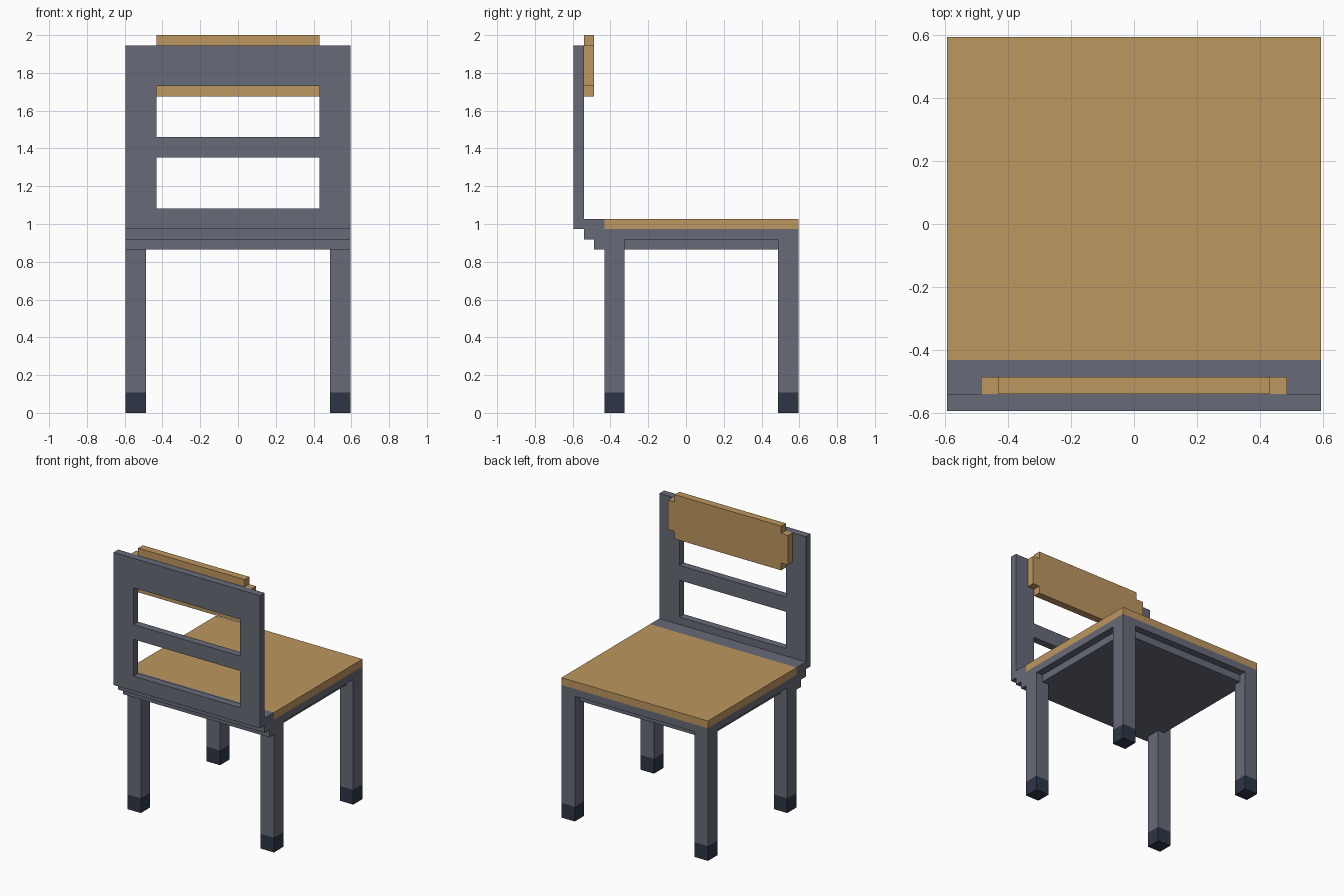
import bpy, bmesh

if "Cube" in bpy.data.objects:
    bpy.data.objects.remove(bpy.data.objects["Cube"])

U = 2 / 37  # one block of the chair's grid


def material(name, rgb):
    m = bpy.data.materials.new(name)
    m.diffuse_color = (*rgb, 1)
    m.use_nodes = True
    m.node_tree.nodes["Principled BSDF"].inputs["Base Color"].default_value = m.diffuse_color
    return m


WOOD = material("light wood", (0.515, 0.309, 0.116))
METAL = material("grey metal", (0.136, 0.147, 0.188))
RUBBER = material("dark rubber", (0.026, 0.036, 0.061))


def extrude(name, profile, axis, lo, hi, mat):
    """Extrude a 2D profile along x (profile is y,z) or along y (profile is x,z)."""
    bm = bmesh.new()
    pts = [(lo, a, b) if axis == "x" else (a, lo, b) for a, b in profile]
    face = bm.faces.new([bm.verts.new([c * U for c in p]) for p in pts])
    new = bmesh.ops.extrude_face_region(bm, geom=[face])["geom"]
    d = (hi - lo) * U
    bmesh.ops.translate(bm, verts=[v for v in new if isinstance(v, bmesh.types.BMVert)],
                        vec=(d, 0, 0) if axis == "x" else (0, d, 0))
    bmesh.ops.recalc_face_normals(bm, faces=bm.faces)
    me = bpy.data.meshes.new(name)
    bm.to_mesh(me)
    bm.free()
    me.materials.append(mat)
    ob = bpy.data.objects.new(name, me)
    bpy.context.collection.objects.link(ob)
    return ob


def box(name, x, y, z, mat):
    rect = [(y[0], z[0]), (y[1], z[0]), (y[1], z[1]), (y[0], z[1])]
    return extrude(name, rect, "x", x[0], x[1], mat)


# Legs with rubber feet, and back posts, on both sides
for side, x in (("left", (-11, -9)), ("right", (9, 11))):
    for end, y in (("front", (-8, -6)), ("rear", (9, 11))):
        box(f"{side}_{end}_foot", x, y, (0, 2), RUBBER)
        box(f"{side}_{end}_leg", x, y, (2, 17), METAL)
for side, x in (("left", (-11, -8)), ("right", (8, 11))):
    box(f"{side}_back_post", x, (-11, -10), (19, 36), METAL)

# Cross rails of the back
for name, z in (("lower", (19, 20)), ("middle", (25, 27)), ("upper", (32, 36))):
    box(f"{name}_back_rail", (-8, 8), (-11, -10), z, METAL)

# Seat frame with the stepped edge below the back
extrude("seat_frame", [(-11, 18), (-10, 18), (-10, 17), (-9, 17), (-9, 16), (-6, 16),
                       (-6, 17), (11, 17), (11, 18), (-8, 18), (-8, 19), (-11, 19)],
        "x", -11, 11, METAL)
# Recessed underside of the seat
box("seat_underside", (-10, 10), (-6, 10), (16, 17), METAL)

# Wooden seat and notched wooden backrest
box("seat", (-11, 11), (-8, 11), (18, 19), WOOD)
half = [(8, 31), (8, 32), (9, 32), (9, 36), (8, 36), (8, 37)]
extrude("backrest", half + [(-x, z) for x, z in reversed(half)], "y", -10, -9, WOOD)
